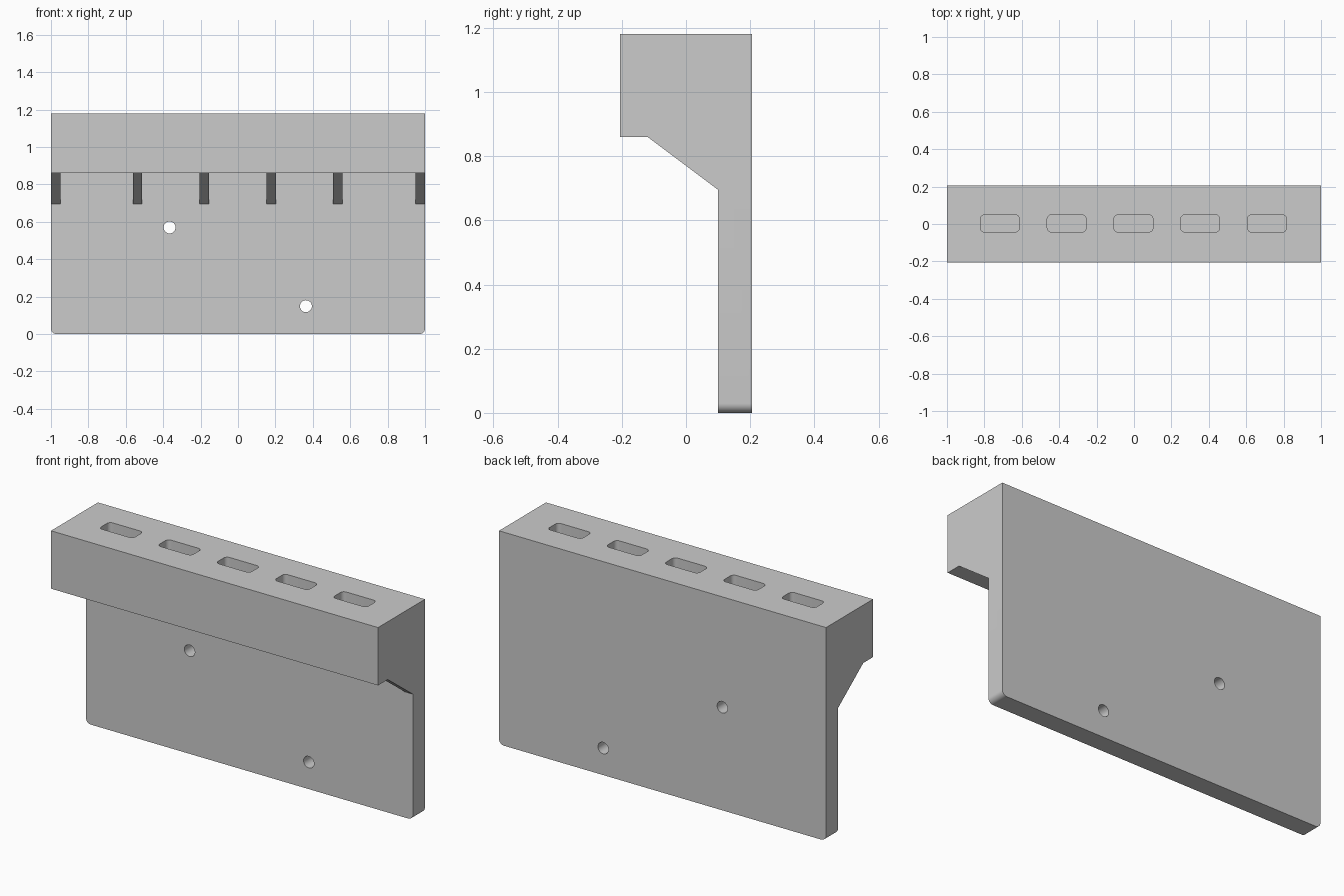
import bpy, bmesh
from math import cos, sin, pi
from mathutils import Vector

if "Cube" in bpy.data.objects:
    bpy.data.objects.remove(bpy.data.objects["Cube"])


def prism(name, pts, axis, start, end):
    """Extrude a 2D outline along one axis (outline uses the other two, in order)."""
    def place(p, d):
        c = list(p)
        c.insert(axis, d)
        return c
    bm = bmesh.new()
    base = bm.faces.new([bm.verts.new(place(p, start)) for p in pts])
    ext = bmesh.ops.extrude_face_region(bm, geom=[base])["geom"]
    shift = Vector((0, 0, 0))
    shift[axis] = end - start
    bmesh.ops.translate(bm, vec=shift, verts=[g for g in ext if isinstance(g, bmesh.types.BMVert)])
    bmesh.ops.recalc_face_normals(bm, faces=bm.faces)
    mesh = bpy.data.meshes.new(name)
    bm.to_mesh(mesh)
    bm.free()
    obj = bpy.data.objects.new(name, mesh)
    bpy.context.collection.objects.link(obj)
    return obj


def rounded(cx, cy, w, h, r, steps=6):
    pts = []
    for q, (sx, sy) in enumerate(((1, 1), (-1, 1), (-1, -1), (1, -1))):
        for i in range(steps + 1):
            a = (q + i / steps) * pi / 2
            pts.append((cx + sx * (w / 2 - r) + r * cos(a), cy + sy * (h / 2 - r) + r * sin(a)))
    return pts


def combine(target, tool, operation):
    mod = target.modifiers.new(operation, 'BOOLEAN')
    mod.operation, mod.object, mod.solver = operation, tool, 'EXACT'
    bpy.context.view_layer.objects.active = target
    bpy.ops.object.modifier_apply(modifier=mod.name)
    bpy.data.objects.remove(tool)


BACK, FACE, TOP, SHELF = 0.205, 0.10, 1.18, 0.86

# Back plate with two rounded bottom corners
R = 0.03
outline = [(1, TOP), (-1, TOP)]
for cx, a0 in ((-1 + R, pi), (1 - R, 1.5 * pi)):
    outline += [(cx + R * cos(a0 + i * pi / 16), R + R * sin(a0 + i * pi / 16)) for i in range(9)]
holder = prism("slotted_wall_holder", outline, 1, FACE, BACK)

# Thick top block
block = prism("top_block", [(-BACK, SHELF), (BACK, SHELF), (BACK, TOP), (-BACK, TOP)], 0, -1, 1)
combine(holder, block, 'UNION')

# Sloping support ribs under the block, dug slightly into the neighbours
for x in (-0.975, -0.537, -0.181, 0.178, 0.533, 0.975):
    rib = prism("rib", [(-0.12, SHELF), (FACE, 0.695), (FACE + 0.03, 0.695),
                        (FACE + 0.03, SHELF + 0.03), (-0.12, SHELF + 0.03)],
                0, x - 0.025, x + 0.025)
    combine(holder, rib, 'UNION')

# Five blind slots in the top
for i in range(5):
    slot = prism("slot_cutter", rounded((i - 2) * 0.357 - 0.003, 0.003, 0.208, 0.092, 0.022),
                 2, TOP - 0.25, TOP + 0.05)
    combine(holder, slot, 'DIFFERENCE')

# Two screw holes through the plate
for x, z in ((-0.366, 0.57), (0.363, 0.149)):
    circle = [(x + 0.032 * cos(i * pi / 16), z + 0.032 * sin(i * pi / 16)) for i in range(32)]
    combine(holder, prism("hole_cutter", circle, 1, 0, 0.3), 'DIFFERENCE')

holder.select_set(True)
bpy.context.view_layer.objects.active = holder
bpy.ops.object.shade_smooth_by_angle()
